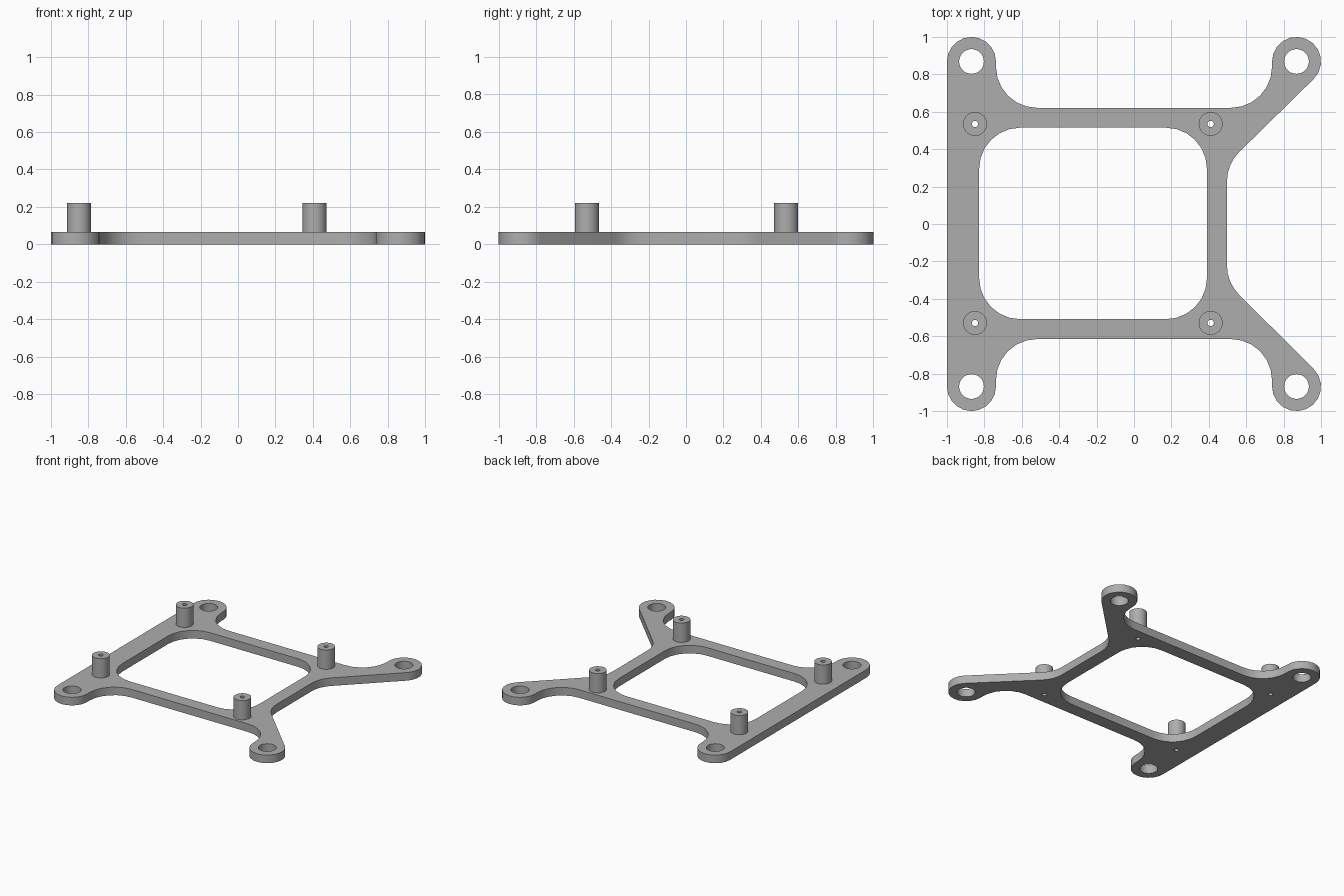
import bpy
import bmesh
from math import radians, cos, sin

cube = bpy.data.objects.get("Cube")
if cube:
    bpy.data.objects.remove(cube, do_unlink=True)

THICK, TOP = 0.065, 0.22        # plate thickness, standoff top
LUG, LUG_R, HOLE_R = 0.869, 0.131, 0.066
FILLET = 0.22
SHIFT = 0.003                   # frame sits slightly off the lug pattern
BOSS_X, BOSS_Y, BOSS_R, BORE_R = (-0.85, 0.41), 0.532, 0.064, 0.017

grey = bpy.data.materials.new("plain grey")
grey.use_nodes = True
grey.diffuse_color = (0.42, 0.42, 0.42, 1)
grey.node_tree.nodes["Principled BSDF"].inputs["Base Color"].default_value = grey.diffuse_color


def arc(cx, cy, r, start, end, n):
    angles = [radians(start + (end - start) * i / n) for i in range(n + 1)]
    return [(cx + r * cos(a), cy + r * sin(a)) for a in angles]


def circle(cx, cy, r, n=32):
    return arc(cx, cy, r, 0, 360, n)[:-1]


def prism(name, loops, z0, z1):
    """Fill an outer loop with its holes and extrude it upward."""
    bm = bmesh.new()
    for loop in loops:
        verts = [bm.verts.new((x, y, z0)) for x, y in loop]
        for a, b in zip(verts, verts[1:] + verts[:1]):
            bm.edges.new((a, b))
    bmesh.ops.triangle_fill(bm, edges=bm.edges[:], use_beauty=True)
    new = bmesh.ops.extrude_face_region(bm, geom=bm.faces[:])["geom"]
    bmesh.ops.translate(bm, vec=(0, 0, z1 - z0),
                        verts=[g for g in new if isinstance(g, bmesh.types.BMVert)])
    bmesh.ops.recalc_face_normals(bm, faces=bm.faces[:])
    mesh = bpy.data.meshes.new(name)
    bm.to_mesh(mesh)
    bm.free()
    mesh.materials.append(grey)
    obj = bpy.data.objects.new(name, mesh)
    bpy.context.collection.objects.link(obj)
    bpy.ops.object.select_all(action='DESELECT')
    obj.select_set(True)
    bpy.context.view_layer.objects.active = obj
    bpy.ops.object.shade_smooth_by_angle(angle=radians(35))
    return obj


def half_outline(d):
    """Back half of the plate edge, from the narrow rail to the wide rail."""
    inner = 0.62 + FILLET + d
    bend = LUG - LUG_R - FILLET
    return (arc(0.497 + FILLET, 0.225 + d, FILLET, 180, 135, 4)
            + arc(LUG, LUG, LUG_R, -45, 180, 12)
            + arc(bend, inner - 0.002, FILLET, 0, -90, 6)
            + arc(-bend, inner - 0.002, FILLET, -90, -180, 6)
            + arc(-LUG, LUG, LUG_R, 0, 180, 10))


# Plate outline: the front half mirrors the back half
outline = half_outline(SHIFT) + [(x, -y) for x, y in reversed(half_outline(-SHIFT))]

# Large rounded window
x0, x1, yw = -0.828 + FILLET, 0.39 - FILLET, 0.512 - FILLET
window = (arc(x1, yw + SHIFT, FILLET, 0, 90, 6) + arc(x0, yw + SHIFT, FILLET, 90, 180, 6)
          + arc(x0, -yw + SHIFT, FILLET, 180, 270, 6) + arc(x1, -yw + SHIFT, FILLET, 270, 360, 6))

# Lug holes and screw bores
lug_holes = [circle(sx * LUG, sy * LUG, HOLE_R) for sx in (-1, 1) for sy in (-1, 1)]
bosses = [(x, s * BOSS_Y + SHIFT) for x in BOSS_X for s in (-1, 1)]
bores = [circle(x, y, BORE_R, 16) for x, y in bosses]

prism("mounting_plate", [outline, window] + lug_holes + bores, 0, THICK)

# Hollow standoffs
names = ("front_right", "back_right", "front_left", "back_left")
for name, (x, y), bore in zip(names, bosses, bores):
    prism(name + "_standoff", [circle(x, y, BOSS_R), bore], THICK, TOP)
